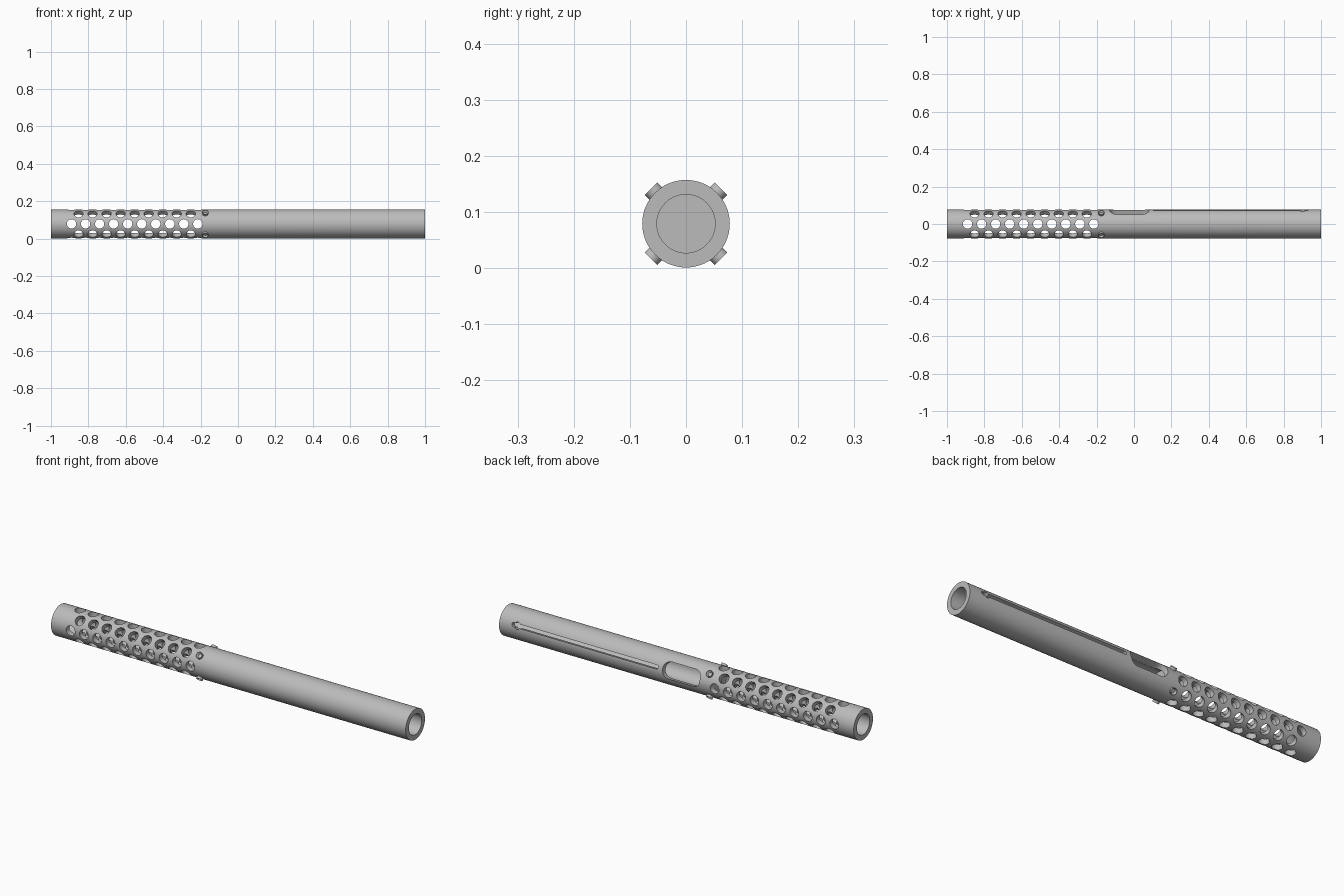
import bpy, bmesh, math
from mathutils import Matrix, Vector

cube = bpy.data.objects.get("Cube")
if cube:
    bpy.data.objects.remove(cube, do_unlink=True)

RADIUS, BORE, AXIS_Z = 0.078, 0.052, 0.079

steel = bpy.data.materials.new("grey steel")
steel.use_nodes = True
grey = (0.5, 0.5, 0.5, 1)
steel.diffuse_color = grey
steel.node_tree.nodes["Principled BSDF"].inputs["Base Color"].default_value = grey


def make_object(name, bm):
    bmesh.ops.recalc_face_normals(bm, faces=bm.faces)
    mesh = bpy.data.meshes.new(name)
    bm.to_mesh(mesh)
    bm.free()
    mesh.materials.append(steel)
    obj = bpy.data.objects.new(name, mesh)
    bpy.context.collection.objects.link(obj)
    return obj


def smooth(obj):
    bpy.ops.object.select_all(action='DESELECT')
    obj.select_set(True)
    bpy.context.view_layer.objects.active = obj
    bpy.ops.object.shade_smooth_by_angle(angle=math.radians(35))


def axial_profile(name, profile, closed, segments=72):
    """Turn an (x, radius) profile around the long axis."""
    bm = bmesh.new()
    verts = [bm.verts.new((x, r, AXIS_Z)) for x, r in profile]
    pairs = zip(verts, verts[1:] + verts[:1]) if closed else zip(verts, verts[1:])
    edges = [bm.edges.new(p) for p in pairs]
    bmesh.ops.spin(bm, geom=verts + edges, cent=(0, 0, AXIS_Z), axis=(1, 0, 0),
                   angle=math.tau, steps=segments, use_duplicate=False)
    bmesh.ops.remove_doubles(bm, verts=bm.verts, dist=1e-5)
    return make_object(name, bm)


def radial_prism(bm, x0, x1, half_width, corner, degrees, inner, outer, steps=6):
    """Rounded-rectangle prism pointing out from the axis; 0 degrees is +y."""
    outline = []
    mid, half = (x0 + x1) / 2, (x1 - x0) / 2
    for q, (sx, sw) in enumerate([(1, 1), (-1, 1), (-1, -1), (1, -1)]):
        for i in range(steps + 1):
            a = (q + i / steps) * math.pi / 2
            outline.append((mid + sx * (half - corner) + corner * math.cos(a),
                            sw * (half_width - corner) + corner * math.sin(a)))
    turn = Matrix.Translation((0, 0, AXIS_Z)) @ Matrix.Rotation(math.radians(degrees), 4, 'X')
    new = [bm.verts.new(turn @ Vector((x, inner, w))) for x, w in outline]
    face = bm.faces.new(new)
    out = bmesh.ops.extrude_face_region(bm, geom=[face])["geom"]
    moved = [v for v in out if isinstance(v, bmesh.types.BMVert)]
    bmesh.ops.translate(bm, verts=moved, vec=turn.to_3x3() @ Vector((0, outer - inner, 0)))
    bmesh.ops.remove_doubles(bm, verts=new + moved, dist=1e-5)
    return [f for f in out if isinstance(f, bmesh.types.BMFace)][0]


# Hollow tube
tube = axial_profile("tube", [(-1, RADIUS), (1, RADIUS), (1, BORE), (-1, BORE)], True)

# Cutters: eight staggered rows of cooling holes
bm = bmesh.new()
hole, pitch = 0.025, 0.075
for row in range(8):
    staggered = row % 2
    for i in range(10 - staggered):
        x = -0.89 + pitch * (i + staggered / 2)
        radial_prism(bm, x - hole, x + hole, hole, hole, row * 45, 0.045, 0.12)

# Cutters: side port, long handle slot and its round end notch
radial_prism(bm, -0.13, 0.08, 0.041, 0.035, 17, 0.03, 0.12)
radial_prism(bm, 0.105, 0.93, 0.010, 0.008, 17, 0.03, 0.12)
cutter = make_object("cutter", bm)

bm = bmesh.new()
radial_prism(bm, 0.885, 0.915, 0.018, 0.015, 17, 0.03, 0.12)
notch = make_object("notch_cutter", bm)

bpy.context.view_layer.objects.active = tube
for tool in (cutter, notch):
    tool.hide_render = True
    cut = tube.modifiers.new("cut", 'BOOLEAN')
    cut.operation, cut.solver, cut.object = 'DIFFERENCE', 'EXACT', tool
    cut.use_self = True
    bpy.ops.object.modifier_apply(modifier=cut.name)
    bpy.data.objects.remove(tool, do_unlink=True)
smooth(tube)

# Solid bushing closing the bore behind the holes
smooth(axial_profile("bushing", [(-0.19, 0), (-0.19, BORE), (-0.14, BORE), (-0.14, 0)], False))

# Four socket screws holding the bushing
for n in range(4):
    bm = bmesh.new()
    head = radial_prism(bm, -0.191, -0.159, 0.016, 0.016, 45 + 90 * n, 0.04, 0.088)
    bmesh.ops.recalc_face_normals(bm, faces=bm.faces)
    bmesh.ops.inset_region(bm, faces=[head], thickness=0.007)
    bmesh.ops.translate(bm, verts=head.verts, vec=head.normal * -0.012)
    smooth(make_object(f"screw_{n + 1}", bm))
